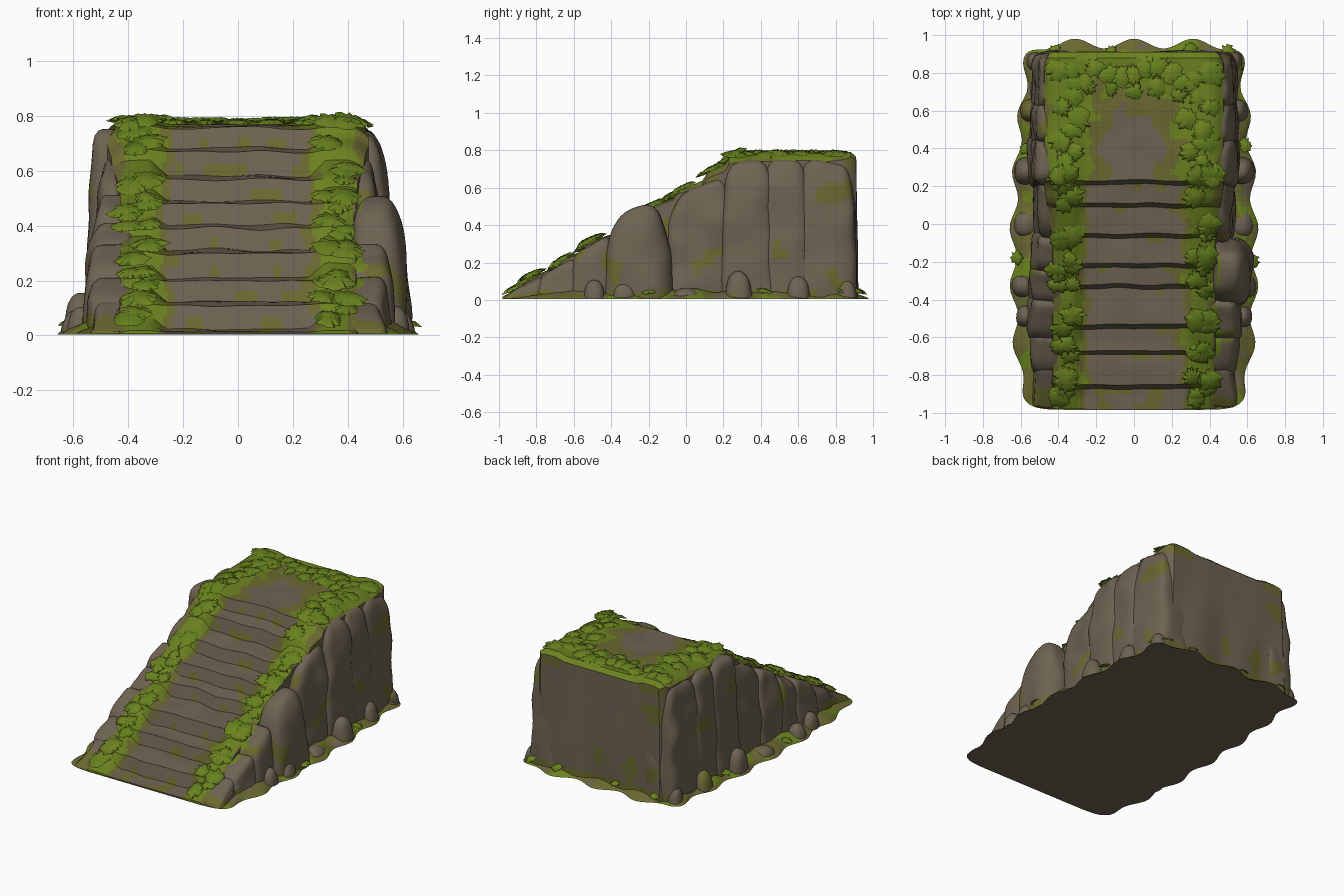
import bpy, bmesh, math, random
from mathutils import Vector, noise

if "Cube" in bpy.data.objects:
    bpy.data.objects.remove(bpy.data.objects["Cube"])

random.seed(4)

def mat(name, c):
    m = bpy.data.materials.new(name)
    m.diffuse_color = (*c, 1)
    m.use_nodes = True
    m.node_tree.nodes["Principled BSDF"].inputs["Base Color"].default_value = m.diffuse_color
    return m

MATS = [mat("rock", (0.155, 0.125, 0.085)), mat("green_moss", (0.145, 0.22, 0.014)),
        mat("olive_moss", (0.145, 0.14, 0.03)), mat("leaf_green", (0.125, 0.215, 0.012))]
ROCK, GREEN, OLIVE, LEAF = range(4)

def nz(p, s=5, o=0.0):
    return noise.noise(Vector(p) * s + Vector((o, o, o)))

def finish(name, bm, rule, angle=40, fix=True):
    if fix:
        bmesh.ops.recalc_face_normals(bm, faces=bm.faces)
    bm.normal_update()
    for f in bm.faces:
        f.material_index = rule(f.calc_center_median(), f.normal)
    me = bpy.data.meshes.new(name)
    bm.to_mesh(me)
    bm.free()
    for m in MATS:
        me.materials.append(m)
    ob = bpy.data.objects.new(name, me)
    bpy.context.collection.objects.link(ob)
    bpy.ops.object.select_all(action='DESELECT')
    ob.select_set(True)
    bpy.context.view_layer.objects.active = ob
    bpy.ops.object.shade_smooth_by_angle(angle=math.radians(angle))
    return ob

# Stair profile: lip of each step, then a long tread and a steep riser
LIPS = [(-.85, .11), (-.67, .2), (-.53, .3), (-.32, .39), (-.21, .48), (-.05, .57), (.11, .67), (.23, .755)]
PROF = [(-.98, .012), (-.872, .025)]
for i, (y, z) in enumerate(LIPS):
    PROF.append((y, z))
    if i < len(LIPS) - 1:
        PROF.append((LIPS[i + 1][0] - .022, z + .012))
PROF += [(.45, .762), (.88, .775), (.91, .75)]
RAMP = [PROF[0]] + LIPS + PROF[-3:]

def lerp_profile(pts, y):
    for (a, za), (b, zb) in zip(pts, pts[1:]):
        if y <= b:
            return za + (zb - za) * max(0, (y - a)) / (b - a)
    return pts[-1][1]

def height(x, y):
    t = min(1, max(0, (abs(x) - .26) / .06))
    st = lerp_profile(PROF, y)
    h = st * (1 - t) + (.35 * st + .65 * lerp_profile(RAMP, y) + .006) * t
    if y > .25:
        h += .010 * t
    drop = max(0, (abs(x) - .39) / .08)
    return max(.01, h - .035 * drop ** 2)

# Stair core with plateau: gridded top, walls dropped to the ground
ys = []
for (a, _), (b, _) in zip(PROF, PROF[1:]):
    n = max(2, round((b - a) / .03))
    ys += [a + (b - a) * k / n for k in range(n)]
ys.append(PROF[-1][0])
NX = 60
bm = bmesh.new()
rows = []
for y in ys:
    w = .43 + .045 * min(1, max(0, (y + .1) / .3)) - .04 * max(0, (y - .84) / .07) ** 2
    row = []
    for i in range(NX + 1):
        x = w * (2 * i / NX - 1)
        wob = .011 * nz((x, y, 0), 6) if -.95 < y < .87 else 0
        row.append(bm.verts.new((x, y + .8 * wob, height(x, y) + wob)))
    rows.append(row)
for r, s in zip(rows, rows[1:]):
    for i in range(NX):
        bm.faces.new((r[i], r[i + 1], s[i + 1], s[i]))
edge = [e for e in bm.edges if e.is_boundary]
LV = 12
for k in range(1, LV + 1):
    res = bmesh.ops.extrude_edge_only(bm, edges=edge)["geom"]
    edge = [g for g in res if isinstance(g, bmesh.types.BMEdge) and g.is_boundary]
    for v in {v for e in edge for v in e.verts}:
        v.co.z = max(v.co.z * (1 - 1 / (LV + 1 - k)), .005)
        if v.co.y > .7:
            v.co.y += .004 * nz(v.co, 5)
        v.co.x *= 1.003

def core_rule(c, n):
    s = nz(c, 9)
    edge_out = abs(c.x) + .05 * s
    if c.y > .85 and n.z < .5 or abs(c.x) > .42 and n.z < .25:
        return OLIVE if nz(c, 5, 7) > .4 or c.z > .725 or c.z < .06 + .03 * s else ROCK
    if c.y > .235:
        inner = max(abs(c.x) / .17, (c.y - .2) / .4) + .45 * s
        if edge_out > .46:
            return OLIVE
        return ROCK if inner < .9 else OLIVE if inner < 1.3 else GREEN
    if edge_out > .42:
        return OLIVE
    a = abs(c.x) + .06 * s
    if a > .285:
        return GREEN
    if a > .245:
        return OLIVE
    for (y, z) in LIPS:           # damp corner at the back of the treads
        if -.055 < c.y - y < -.01 and s > .12:
            return OLIVE
    return OLIVE if c.z < .03 and s > 0 else ROCK
finish("stair_core", bm, core_rule, 35)

# Side rocks: rounded columns with sloping tops
def rock(name, side, y0, y1, cx, xout, zf, zb, n=5, cuts=13, amp=.022):
    b = bmesh.new()
    bmesh.ops.create_cube(b, size=2)
    bmesh.ops.subdivide_edges(b, edges=b.edges, cuts=cuts, use_grid_fill=True)
    cy, hy, hx = (y0 + y1) / 2, (y1 - y0) / 2, xout - cx
    for v in b.verts:
        p = v.co.copy()
        p.z = (p.z + 1) / 2
        L = (abs(p.x) ** n + abs(p.y) ** n + p.z ** n) ** (1 / n)
        m = max(abs(p.x), abs(p.y), p.z)
        p *= m / L if L > 0 else 1
        t = 1.06 - .16 * p.z
        q = Vector((side * (cx + hx * p.x * t), cy + hy * p.y * (1.04 - .08 * p.z), 0))
        q.z = .005 + p.z * (zf + (zb - zf) * (p.y + 1) / 2)
        d = amp * nz(q, 6, side * 3)
        q.x += d * side
        q.y += .6 * amp * nz(q, 6, 11)
        q.z = max(.005, q.z + (.6 * d if p.z > .5 else 0))
        v.co = q

    def rule(c, nn):
        s = nz(c, 8)
        if c.z < .05 + .05 * s and cuts > 5:
            return OLIVE
        if nn.z > .6 and abs(c.x) < .44 + .06 * s:
            return GREEN if s > 0 else OLIVE
        return OLIVE if nz(c, 6, 21) > .42 else ROCK
    return finish(name, b, rule, 50)

BOTH = [(-.97, -.74, .46, .54, .02, .14), (-.8, -.57, .46, .55, .12, .23), (-.62, -.38, .46, .56, .23, .36),
        (-.1, .25, .43, .525, .52, .69), (.19, .47, .44, .55, .74, .745), (.4, .66, .44, .54, .75, .74),
        (.58, .908, .42, .535, .75, .74)]
for side, tag in ((1, "right"), (-1, "left")):
    for i, r in enumerate(BOTH):
        rock(f"side_rock_{tag}_{i}", side, *r)
rock("big_rock_right", 1, -.43, -.08, .5, .62, .45, .53, n=3.2)
rock("side_rock_left_low", -1, -.43, -.22, .45, .55, .32, .44)
rock("side_rock_left_mid", -1, -.27, -.04, .45, .54, .43, .54)

# Small boulders around the foot
PEB = [(-.49, .58, .055, .1), (-.33, .6, .06, .09), (0, .58, .07, .06), (.28, .58, .07, .15),
       (.6, .55, .06, .12), (.86, .53, .05, .1)]
for side, tag in ((1, "right"), (-1, "left")):
    for i, (y, x, r, h) in enumerate(PEB):
        rock(f"foot_boulder_{tag}_{i}", side, y - r, y + r, x - .01, x + r * .75, h, h, n=2.4, cuts=4, amp=.01)

# Mossy ground skirt with wavy outline, walked around a rounded rectangle
bm = bmesh.new()
N = 240
rings = []
for s, z in ((1, .004), (.985, .014), (.955, .024), (.92, .036), (.88, .05), (.8, .05)):
    ring = []
    for k in range(N):
        q, f = divmod(4 * k / N, 1)
        x, y = [(1, 2 * f - 1), (1 - 2 * f, 1), (-1, 1 - 2 * f), (2 * f - 1, -1)][int(q)]
        L = (abs(x) ** 12 + abs(y) ** 12) ** (1 / 12)
        x, y = x / L, y / L
        yy = y * .955
        w = .585 + .055 * max(0, 1 - (yy + .15) ** 2 / .7) + .02 * math.cos(2 * math.pi * (yy - .28) / .3)
        if yy > 0:
            yy += .025 * max(0, yy - .8) / .15 * math.cos(2 * math.pi * x * .6 / .32)
        else:
            yy *= 1.03
        px, py = x * w * s, yy * s
        zz = z + (.018 * nz((px, py, 0), 10) * min(1, z / .05) if z > .01 else 0)
        if py < -.75:
            zz = min(zz, max(.004, .14 * (py + .99)))
        ring.append(bm.verts.new((px, py, zz)))
    rings.append(ring)
for r, s in zip(rings, rings[1:]):
    for k in range(N):
        bm.faces.new((r[k], r[(k + 1) % N], s[(k + 1) % N], s[k]))
bm.faces.new(rings[0][::-1])
finish("ground_skirt", bm, lambda c, n: ROCK if n.z < -.5 or c.y < -.8 and abs(c.x) < .27 else
       (GREEN if nz(c, 9) > .2 else ROCK if nz(c, 9) < -.42 else OLIVE), 50)

# Leafy moss clumps: ragged drooping rosettes
def clump(b, c, r, up=(0, 0, 1)):
    rot = Vector((0, 0, 1)).rotation_difference(Vector(up).normalized())
    n = random.randint(8, 11) * 2
    ph = random.random() * 6
    sx, sy = random.uniform(.85, 1.2), random.uniform(.85, 1.2)
    mid = b.verts.new(Vector(c) + rot @ Vector((0, 0, .16 * r)))
    ra, rb = [], []
    for k in range(n):
        a = ph + 2 * math.pi * (k + random.uniform(-.25, .25)) / n
        q = r * random.uniform(.8, 1.15) * (1 if k % 2 else .82)
        h = .05 * r if k % 2 else -.03 * r
        for lst, f, z in ((ra, .55, .14 * r + .5 * h), (rb, 1, -.12 * r + h)):
            p = Vector(c) + rot @ Vector((q * f * math.cos(a) * sx, q * f * math.sin(a) * sy, z))
            p.z = max(p.z, .008)
            lst.append(b.verts.new(p))
    for k in range(n):
        j = (k + 1) % n
        b.faces.new((mid, ra[k], ra[j]))
        b.faces.new((ra[k], rb[k], rb[j], ra[j]))

U = random.uniform
leaf_rule = lambda c, n: LEAF if nz(c, 12) > .0 else GREEN

bm = bmesh.new()
for side in (1, -1):
    for y, z in [(-.91, .06)] + LIPS:
        for k in range(3):
            x = side * (.36 + U(-.055, .05))
            yy = y + U(-.03, .05)
            clump(bm, (x, yy, height(.36, yy) + .014), U(.045, .075), (side * .1, -.45, 1))
finish("stair_moss_leaves", bm, leaf_rule, 60, False)

bm = bmesh.new()
for side in (1, -1):
    for k in range(10):
        y = .26 + k * .06
        x = side * (.40 - .045 * (k % 3) + U(-.02, .02))
        clump(bm, (x, y, .784 + U(-.006, .006)), U(.05, .075), (side * .2, U(-.1, .1), 1))
for k in range(13):
    x = -.4 + k * .066
    clump(bm, (x, .81 + U(-.06, .03), .78 + .02 * abs(x)), U(.05, .07), (0, .12, 1))
for k in range(5):
    clump(bm, (-.24 + k * .12, .71 + U(-.03, .03), .778), U(.04, .055), (0, -.1, 1))
finish("plateau_moss_leaves", bm, leaf_rule, 60, False)

bm = bmesh.new()
for x, y in ((-.12, .92), (.3, .93), (-.42, .92), (.54, .84), (.5, .92), (-.57, .4), (.59, .42), (.62, -.2), (-.62, -.18)):
    clump(bm, (x, y, .05), U(.03, .045), (x * .5, y * .5, 1))
finish("foot_moss_leaves", bm, leaf_rule, 60, False)
